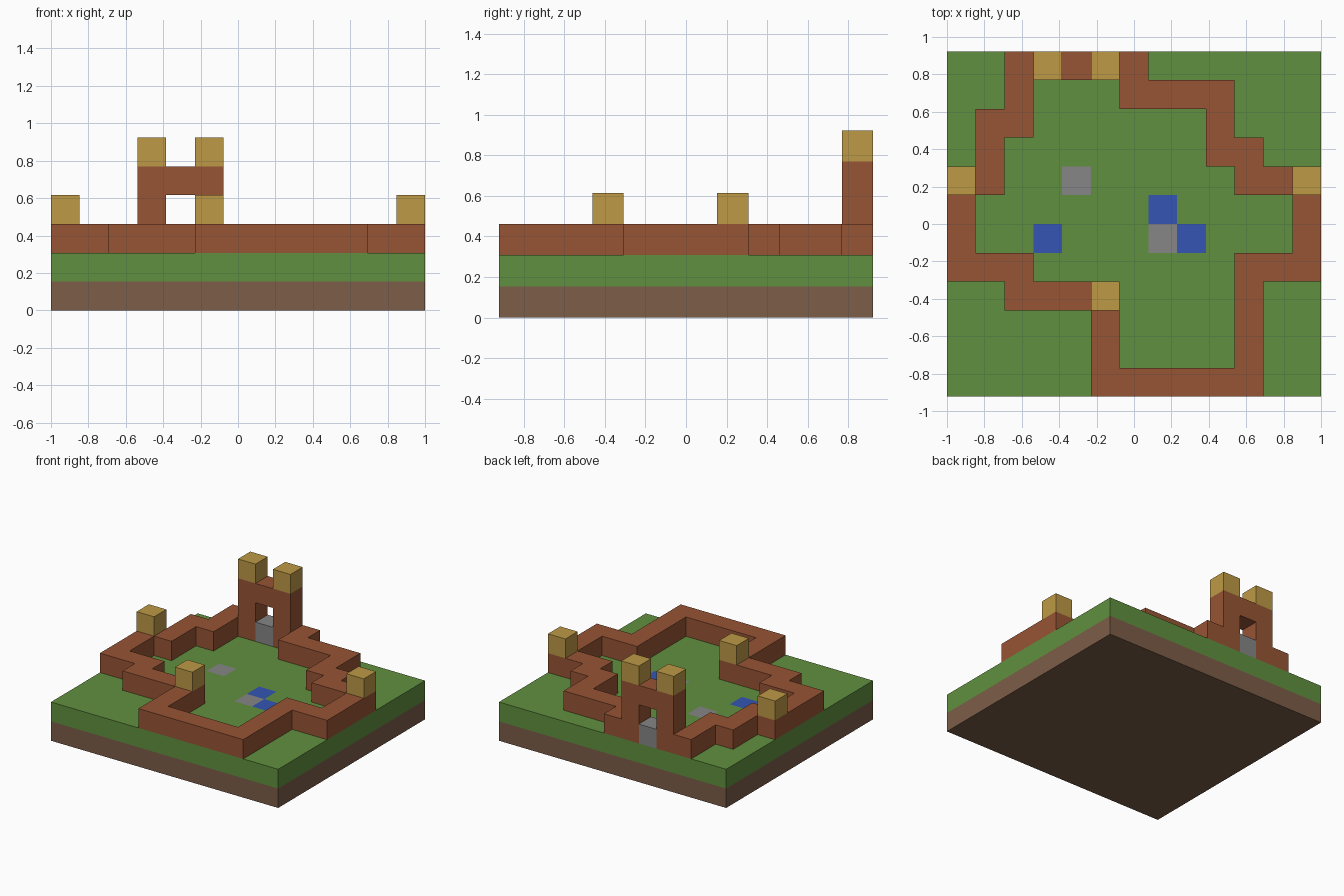
import bpy
import bmesh
from mathutils import Vector

cube = bpy.data.objects.get("Cube")
if cube:
    bpy.data.objects.remove(cube)

COLS, ROWS = 13, 12
CELL = 2 / COLS

# Plan seen from above, back row first:
# W wall, T wall with turret, G gate post, D doorway, S stone, P water, . grass
PLAN = """
..WGDGW......
..W...WWWW...
.WW......W...
.W.......WW..
TW..S.....WWT
W......P....W
W..P...SP...W
WWW.......WWW
..WWWT....W..
.....W....W..
.....W....W..
.....WWWWWW..
""".split()


def material(name, colour):
    mat = bpy.data.materials.new(name)
    mat.use_nodes = True
    rgba = (*colour, 1)
    mat.diffuse_color = rgba
    bsdf = mat.node_tree.nodes["Principled BSDF"]
    bsdf.inputs["Base Color"].default_value = rgba
    bsdf.inputs["Roughness"].default_value = 0.9
    return mat


dirt = material("dirt brown", (0.20, 0.11, 0.065))
grass = material("grass green", (0.12, 0.28, 0.05))
brick = material("brick red", (0.31, 0.09, 0.035))
sand = material("sandy yellow", (0.51, 0.32, 0.06))
stone = material("stone grey", (0.24, 0.24, 0.24))
water = material("water blue", (0.035, 0.09, 0.46))

AXES = [Vector(a) for a in ((1, 0, 0), (0, 1, 0), (0, 0, 1))]


def cells(letters, *layers):
    """Grid cells whose plan letter is in letters, on each layer."""
    return {(x, ROWS - 1 - r, z) for r, row in enumerate(PLAN)
            for x, c in enumerate(row) if c in letters for z in layers}


def blocks(name, filled, mat):
    """One mesh from the outer skin of a set of unit blocks."""
    bm = bmesh.new()
    for cell in filled:
        centre = Vector(cell) + Vector((0.5, 0.5, 0.5))
        for k, axis in enumerate(AXES):
            u, v = AXES[(k + 1) % 3] / 2, AXES[(k + 2) % 3] / 2
            for side in (1, -1):
                n = axis * side
                if tuple(int(a + b) for a, b in zip(cell, n)) in filled:
                    continue
                mid = centre + n / 2
                w = v * side
                bm.faces.new([bm.verts.new(mid + p)
                              for p in (-u - w, u - w, u + w, w - u)])
    bmesh.ops.remove_doubles(bm, verts=bm.verts, dist=0.001)
    # Merge the block faces into large flat ones
    bmesh.ops.dissolve_limit(bm, angle_limit=0.01, verts=bm.verts, edges=bm.edges)
    bmesh.ops.triangulate(bm, faces=[f for f in bm.faces if len(f.verts) > 4])
    for vert in bm.verts:
        vert.co = (vert.co - Vector((COLS / 2, ROWS / 2, 0))) * CELL
    mesh = bpy.data.meshes.new(name)
    bm.to_mesh(mesh)
    bm.free()
    mesh.materials.append(mat)
    obj = bpy.data.objects.new(name, mesh)
    bpy.context.collection.objects.link(obj)


# Ground: dirt slab, then grass with stones and water set flush into it
blocks("dirt_base", cells("WTGDSP.", 0), dirt)
blocks("grass_layer", cells("WTGD.", 1), grass)
blocks("stone_tiles", cells("S", 1), stone)
blocks("water_pools", cells("P", 1), water)

# Outer wall with its turrets
blocks("brick_wall", cells("WT", 2), brick)
blocks("wall_turrets", cells("T", 3), sand)

# Gatehouse: two posts, a lintel over the doorway, a stone door and turrets
blocks("gatehouse", cells("G", 2, 3, 4) | cells("D", 4), brick)
blocks("gate_door", cells("D", 2), stone)
blocks("gate_turrets", cells("G", 5), sand)
